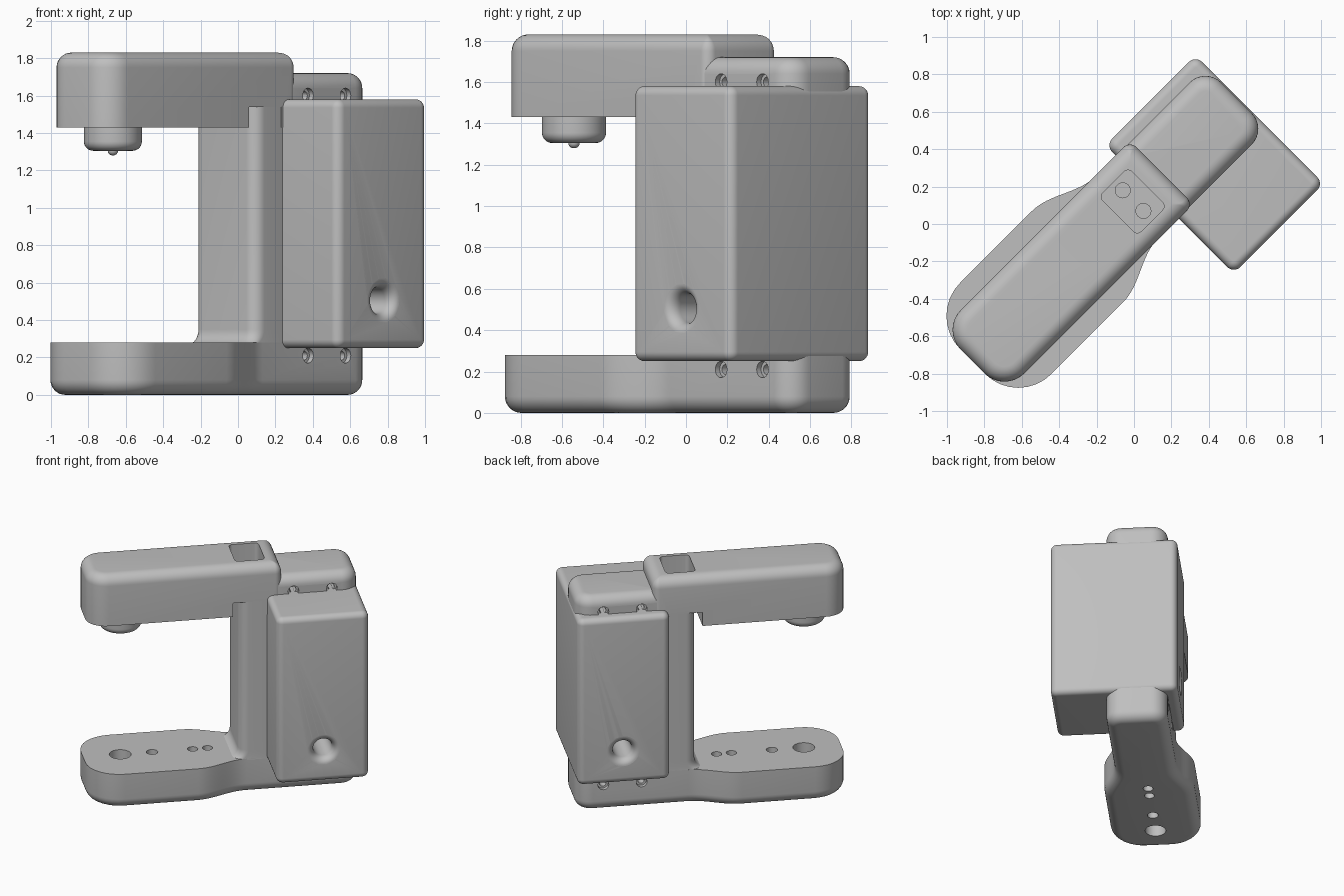
import bpy, bmesh
from math import sin, cos, pi, radians
from mathutils import Matrix

cube = bpy.data.objects.get("Cube")
if cube:
    bpy.data.objects.remove(cube, do_unlink=True)

# One grey finish for every part
grey = bpy.data.materials.new("light_grey")
grey.use_nodes = True
COLOUR = (0.52, 0.52, 0.52, 1)
grey.diffuse_color = COLOUR
grey.node_tree.nodes["Principled BSDF"].inputs["Base Color"].default_value = COLOUR

TURN = Matrix.Rotation(radians(45), 4, "Z")   # the machine stands diagonally
MID = 0.09                                    # sideways centre of arm and frame
ARC = 8


def outline(u0, u1, half, r0, r1, inset=0, waist=None, mid=MID):
    """Rounded rectangle along u; waist=(start, end, rear_half) narrows the rear."""
    rear = waist[2] if waist else half
    side = []
    for r, cu, h, start in ((r0, u0 + r0, half, pi), (r1, u1 - r1, rear, pi / 2)):
        rr = max(r - inset, 0.006)
        cu += (inset + rr - r) * (1 if start == pi else -1)
        for i in range(ARC + 1):
            a = start - pi / 2 * i / ARC
            side.append((cu + rr * cos(a), h - inset - rr + rr * sin(a)))
        if waist and start == pi:
            for i in range(13):
                t = i / 12
                w = half + (rear - half) * (1 - cos(pi * t)) / 2
                side.append((waist[0] + (waist[1] - waist[0]) * t, w - inset))
    return [(u, mid + v) for u, v in side] + [(u, mid - v) for u, v in reversed(side)]


def loft(bm, rings):
    loops = [[bm.verts.new(p) for p in ring] for ring in rings]
    for a, b in zip(loops, loops[1:]):
        for i in range(len(a)):
            j = (i + 1) % len(a)
            bm.faces.new((a[i], a[j], b[j], b[i]))
    bm.faces.new(loops[0][::-1])
    bm.faces.new(loops[-1])


def block(bm, z0, z1, low, high, *args, **kw):
    """Prism of an outline with filleted lower and upper rims."""
    levels = []
    for i in range(ARC + 1 if low else 1):
        a = pi / 2 * i / ARC
        levels.append((z0 + low * (1 - cos(a)), low * (1 - sin(a))))
    for i in range(ARC + 1 if high else 1):
        a = pi / 2 * (i / ARC if high else 1)
        levels.append((z1 - high * (1 - sin(a)), high * (1 - cos(a))))
    loft(bm, [[(u, v, z) for u, v in outline(*args, inset=d, **kw)] for z, d in levels])


def lathe(bm, profile, u, v, z, axis="z", n=32):
    """Turned solid from (radius, distance) pairs along the axis."""
    rings = []
    for r, t in profile:
        ring = []
        for i in range(n):
            a, b = r * cos(2 * pi * i / n), r * sin(2 * pi * i / n)
            ring.append((u + a, v + b, z + t) if axis == "z" else (u + a, v + t, z + b))
        rings.append(ring)
    loft(bm, rings)


def make(name, bm, cutter=None):
    objs = []
    for label, mesh_bm in ((name, bm), (name + "_cutter", cutter)):
        if mesh_bm is None:
            continue
        bmesh.ops.recalc_face_normals(mesh_bm, faces=mesh_bm.faces)
        mesh_bm.transform(TURN)
        me = bpy.data.meshes.new(label)
        mesh_bm.to_mesh(me)
        mesh_bm.free()
        me.materials.append(grey)
        ob = bpy.data.objects.new(label, me)
        bpy.context.collection.objects.link(ob)
        objs.append(ob)
    bpy.ops.object.select_all(action="DESELECT")
    ob = objs[0]
    ob.select_set(True)
    bpy.context.view_layer.objects.active = ob
    if cutter is not None:
        mod = ob.modifiers.new("holes", "BOOLEAN")
        mod.operation, mod.solver, mod.object = "DIFFERENCE", "EXACT", objs[1]
        mod.use_self = True
        bpy.ops.object.modifier_apply(modifier=mod.name)
        bpy.data.objects.remove(objs[1], do_unlink=True)
    bpy.ops.object.shade_smooth_by_angle(angle=radians(30))
    return ob


FRAME_HALF = 0.235


def screw_holes(bm, z):
    """Counterbored cross holes through the frame."""
    f = FRAME_HALF
    for u in (0.385, 0.668):
        lathe(bm, [(0.04, -f - 0.1), (0.04, 0.03 - f), (0.024, 0.03 - f),
                   (0.024, f - 0.03), (0.04, f - 0.03), (0.04, f + 0.1)], u, MID, z, "y", 20)


# Base: wide pad narrowing to the frame foot, with through holes
bm, cut = bmesh.new(), bmesh.new()
block(bm, 0, 0.28, 0.08, 0, -1.13, 0.865, 0.345, 0.25, 0.12,
      waist=(-0.34, 0.04, FRAME_HALF))
for u, r in ((-0.856, 0.08), (-0.62, 0.042), (-0.32, 0.038), (-0.21, 0.038)):
    lathe(cut, [(r, -0.1), (r, 0.4)], u, MID, 0)
screw_holes(cut, 0.21)
make("base", bm, cut)

# Column with a flared front foot
bm = bmesh.new()
rings = []
for i in range(ARC + 1):
    a = pi / 2 * i / ARC
    flare = 0.08 * (1 - sin(a))
    rings.append((0.35 - 0.08 * cos(a), flare))
rings.append((1.55, 0))
loft(bm, [[(u, v, z) for u, v in outline(-0.015 - d, 0.3, FRAME_HALF, 0.07, 0.02)]
          for z, d in rings])
make("column", bm)

# Upper frame block behind the arm
bm, cut = bmesh.new(), bmesh.new()
block(bm, 1.43, 1.72, 0, 0.08, 0.2, 0.865, FRAME_HALF, 0.02, 0.12)
screw_holes(cut, 1.60)
make("upper_frame", bm, cut)

# Arm with top pocket, two bolt holes and a slot around the column
bm, cut = bmesh.new(), bmesh.new()
block(bm, 1.43, 1.83, 0, 0.08, -1.13, 0.30, 0.24, 0.15, 0.05)
block(cut, 1.68, 1.95, 0, 0, -0.03, 0.19, 0.145, 0.03, 0.03)
block(cut, 1.3, 1.54, 0, 0, -0.065, 0.18, 0.4, 0.002, 0.002)
for v in (0.014, 0.17):
    lathe(cut, [(0.04, 1.5), (0.04, 1.75)], 0.085, v, 0, n=24)
make("arm", bm, cut)

# Equipment box straddling the frame, with a flared cross bore
bm, cut = bmesh.new(), bmesh.new()
BOX_HALF, BOX_MID = 0.485, -0.08
block(bm, 0.25, 1.58, 0.045, 0.045, 0.19, 0.87, BOX_HALF, 0.05, 0.05, mid=BOX_MID)
flare = [(0.07 + 0.05 * (1 - sin(pi / 2 * i / ARC)),
          0.06 * (1 - cos(pi / 2 * i / ARC)) - BOX_HALF) for i in range(ARC + 1)]
bore = [(0.12, -BOX_HALF - 0.1)] + flare
bore += [(r, -t) for r, t in reversed(bore)]
lathe(cut, bore, 0.535, BOX_MID, 0.505, "y", 40)
make("equipment_box", bm, cut)

# Head under the arm with its small tip
bm = bmesh.new()
fillet = [(0.155 - 0.05 * (1 - sin(pi / 2 * i / ARC)),
           1.305 + 0.05 * (1 - cos(pi / 2 * i / ARC))) for i in range(ARC + 1)]
lathe(bm, fillet + [(0.155, 1.45)], -0.856, MID, 0, n=48)
make("head", bm)

bm = bmesh.new()
tip = [(max(0.028 * sin(pi / 2 * i / 6), 0.001), 1.305 - 0.025 * cos(pi / 2 * i / 6))
       for i in range(7)]
lathe(bm, tip + [(0.028, 1.32)], -0.856, MID, 0, n=20)
make("head_tip", bm)
